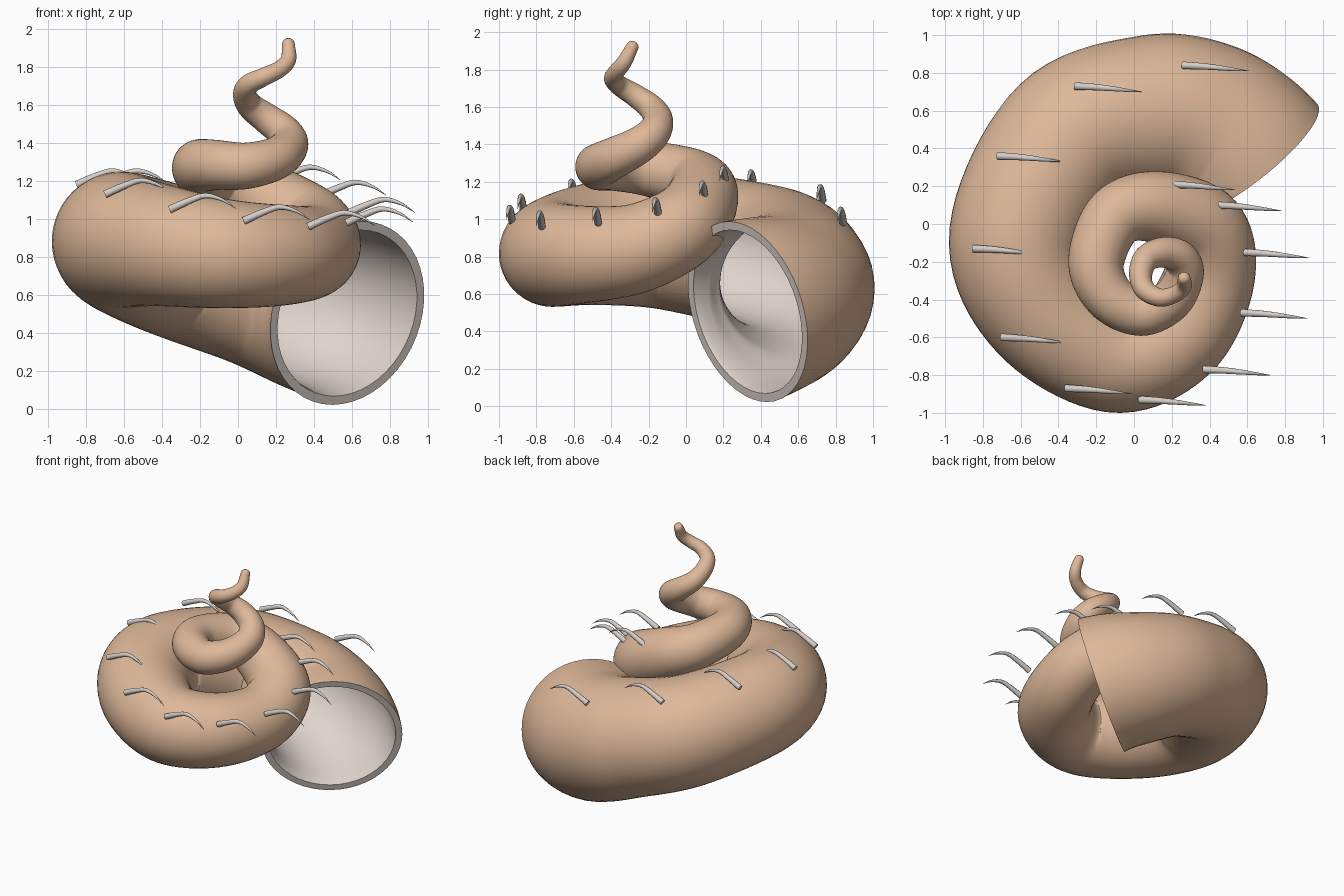
import bpy, bmesh, math
from mathutils import Vector

if "Cube" in bpy.data.objects:
    bpy.data.objects.remove(bpy.data.objects["Cube"])


def material(name, rgb):
    m = bpy.data.materials.new(name)
    m.diffuse_color = (*rgb, 1)
    m.use_nodes = True
    m.node_tree.nodes["Principled BSDF"].inputs["Base Color"].default_value = m.diffuse_color
    return m


TAN = material("tan_shell", (0.73, 0.48, 0.32))
PEARL = material("pearl_lining", (0.74, 0.66, 0.61))
HORN = material("pale_horn", (0.66, 0.62, 0.59))

# Spiral centre line from mouth to tip, every eighth of a turn: x, y, z, tube radius
PATH = [
    (.575, .33, .505, .50), (.36, .51, .57, .465), (.08, .57, .66, .43), (-.34, .44, .78, .40),
    (-.61, -.07, .88, .37), (-.47, -.47, .87, .33), (-.10, -.71, .82, .29), (.23, -.59, .81, .265),
    (.40, -.28, .84, .24), (.37, -.02, .96, .22), (.11, .09, 1.12, .19), (-.10, .035, 1.21, .165),
    (-.20, -.20, 1.27, .148), (-.13, -.385, 1.285, .133), (.04, -.47, 1.28, .122),
    (.20, -.40, 1.32, .112), (.27, -.26, 1.39, .10), (.24, -.175, 1.46, .09),
    (.15, -.15, 1.53, .08), (.065, -.185, 1.595, .07), (.035, -.27, 1.66, .061),
    (.06, -.35, 1.71, .054), (.14, -.39, 1.75, .048), (.22, -.37, 1.79, .044),
    (.265, -.33, 1.84, .041), (.265, -.285, 1.925, .033)]


def smooth_path(pts, steps, before=None):
    """Catmull-Rom through 4D points; 'before' steers the starting direction."""
    p = [Vector(q) for q in pts]
    p = [Vector(before) if before else 2 * p[0] - p[1]] + p + [2 * p[-1] - p[-2]]
    out = []
    for i in range(1, len(p) - 2):
        a, b, c, d = p[i - 1:i + 3]
        for s in range(steps):
            t = s / steps
            out.append(0.5 * (2 * b + (c - a) * t + (2 * a - 5 * b + 4 * c - d) * t * t
                              + (3 * b - a - 3 * c + d) * t ** 3))
    out.append(p[-2])
    return out


def sweep(bm, path, sides, scale=1.0, mat=0, start_dir=None):
    """Sweep a circle along the path, returning its rings."""
    pos = [q.to_3d() for q in path]
    side, rings = None, []
    for i, c in enumerate(pos):
        t = (pos[min(i + 1, len(pos) - 1)] - pos[max(i - 1, 0)]).normalized()
        if i == 0 and start_dir:
            t = Vector(start_dir).normalized()
        ref = side if side else Vector((0, 0, 1))
        side = (ref - t * ref.dot(t)).normalized()
        other = t.cross(side)
        r = path[i][3] * scale
        rings.append([bm.verts.new(c + r * (math.cos(a) * side + math.sin(a) * other))
                      for a in (2 * math.pi * k / sides for k in range(sides))])
    for r0, r1 in zip(rings, rings[1:]):
        bridge(bm, r0, r1, mat)
    return rings


def bridge(bm, r0, r1, mat):
    n = len(r0)
    for k in range(n):
        f = bm.faces.new((r0[k], r0[(k + 1) % n], r1[(k + 1) % n], r1[k]))
        f.material_index = mat


def finish(bm, name, mats, angle=40):
    bmesh.ops.recalc_face_normals(bm, faces=bm.faces)
    me = bpy.data.meshes.new(name)
    bm.to_mesh(me)
    bm.free()
    ob = bpy.data.objects.new(name, me)
    bpy.context.collection.objects.link(ob)
    for m in mats:
        me.materials.append(m)
    bpy.context.view_layer.objects.active = ob
    ob.select_set(True)
    bpy.ops.object.shade_smooth_by_angle(angle=math.radians(angle))
    ob.select_set(False)
    return ob


# Shell: outer wall, pearl lining and flat mouth rim in one closed skin
mouth_dir = (-.586, .768, .26)
path = smooth_path(PATH, 10, before=(.68, .09, .43, .53))
# round off the tip
end, d = path[-1], (path[-1] - path[-2]).to_3d().normalized()
for a in (30, 60, 85):
    a = math.radians(a)
    q = end.to_3d() + d * end[3] * 0.8 * math.sin(a)
    path.append(Vector((*q, end[3] * math.cos(a))))
bm = bmesh.new()
outer = sweep(bm, path, 48, 1.0, 0, mouth_dir)
inner = sweep(bm, path, 48, 0.905, 1, mouth_dir)
bridge(bm, outer[0], inner[0], 1)
bm.faces.new(outer[-1])
bm.faces.new(inner[-1]).material_index = 1
finish(bm, "spiral_shell", [TAN, PEARL])

# Curved spines along the shoulder of the large whorl, all sweeping to +x
BASES = [(.26, .84, .98), (-.31, .73, 1.10), (-.72, .36, 1.18), (-.85, -.13, 1.18),
         (-.70, -.60, 1.13), (-.36, -.87, 1.05), (.03, -.93, .99), (.37, -.77, .96),
         (.57, -.47, .98), (.58, -.15, 1.03), (.43, .10, 1.12), (.19, .21, 1.20)]
SPINE = [(0, 0, 0, .021), (.10, -.005, .045, .018), (.19, -.013, .073, .014),
         (.28, -.023, .05, .008), (.35, -.03, .005, .001)]
bm = bmesh.new()
for b in BASES:
    pts = [Vector((*b, 0)) + Vector(s) for s in SPINE]
    rings = sweep(bm, smooth_path(pts, 4), 10)
    bm.faces.new(rings[0])
    bm.faces.new(rings[-1])
finish(bm, "shoulder_spines", [HORN])
